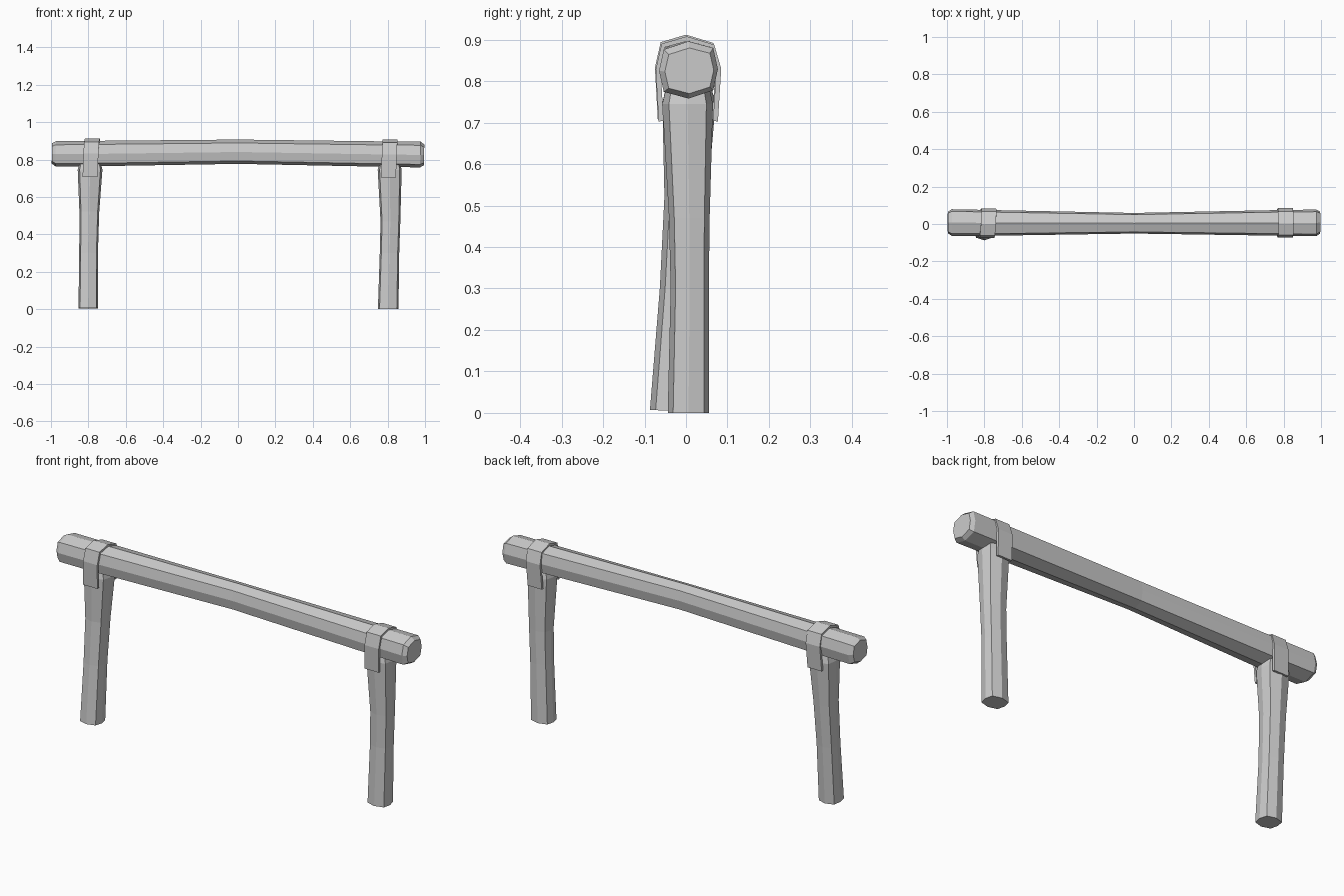
import bpy
from mathutils import Vector

if "Cube" in bpy.data.objects:
    bpy.data.objects.remove(bpy.data.objects["Cube"])

# squarish eight-sided section, as hewn timber (unit half-widths)
OCT = [(1, 0), (.84, .74), (0, 1), (-.84, .74), (-1, 0), (-.84, -.74), (0, -1), (.84, -.74)]


def add_mesh(name, verts, faces):
    me = bpy.data.meshes.new(name)
    me.from_pydata(verts, [], faces)
    me.update()
    ob = bpy.data.objects.new(name, me)
    bpy.context.collection.objects.link(ob)
    return ob


def timber(name, u, v, rings):
    """Loft octagons; each ring is (centre, half-width along u, half-width along v)."""
    u, v = Vector(u), Vector(v)
    verts = [Vector(c) + u * (a * p) + v * (b * q) for c, a, b in rings for p, q in OCT]
    n = len(OCT)
    faces = [(r * n + i, r * n + (i + 1) % n, (r + 1) * n + (i + 1) % n, (r + 1) * n + i)
             for r in range(len(rings) - 1) for i in range(n)]
    last = (len(rings) - 1) * n
    faces += [tuple(reversed(range(n))), tuple(range(last, last + n))]
    return add_mesh(name, verts, faces)


# top rail: waisted in the middle, chamfered ends
timber("top_rail", (0, 1, .03), (.02, 0, 1), [
    ((-.995, .008, .833), .058, .054),
    ((-.975, .008, .831), .071, .067),
    ((-.78, .006, .832), .069, .068),
    ((0, .004, .842), .055, .065),
    ((.80, .006, .829), .069, .068),
    ((.975, .006, .827), .071, .069),
    ((.995, .008, .825), .059, .055)])

# posts, slightly bent and leaning
timber("left_post", (1, 0, 0), (0, 1, -.04), [
    ((-.801, -.034, .005), .052, .053),
    ((-.799, -.014, .30), .050, .049),
    ((-.795, .000, .52), .053, .052),
    ((-.791, .007, .745), .066, .064),
    ((-.791, .007, .785), .057, .055)])
timber("right_post", (1, 0, 0), (0, 1, 0), [
    ((.803, .006, 0), .055, .050),
    ((.810, .009, .30), .052, .046),
    ((.815, .008, .47), .053, .049),
    ((.811, .004, .745), .064, .061),
    ((.811, .004, .785), .055, .052)])

# straps folded over the rail and down the post heads
STRAP = [(-.068, .705), (-.075, .83), (-.061, .892), (0, .910),
         (.066, .890), (.083, .832), (.075, .705)]
for name, x, skew, dy, dz in (("left_strap", -.783, .06, 0, .002), ("right_strap", .808, .0, .002, -.002)):
    verts = [(x + s * .040 + skew * y + (z - .8) * .04, y + dy, z + dz)
             for y, z in STRAP for s in (-1, 1)]
    faces = [(2 * i, 2 * i + 1, 2 * i + 3, 2 * i + 2) for i in range(len(STRAP) - 1)]
    strap = add_mesh(name, verts, faces)
    mod = strap.modifiers.new("thickness", 'SOLIDIFY')
    mod.thickness = .012
    mod.offset = -1
